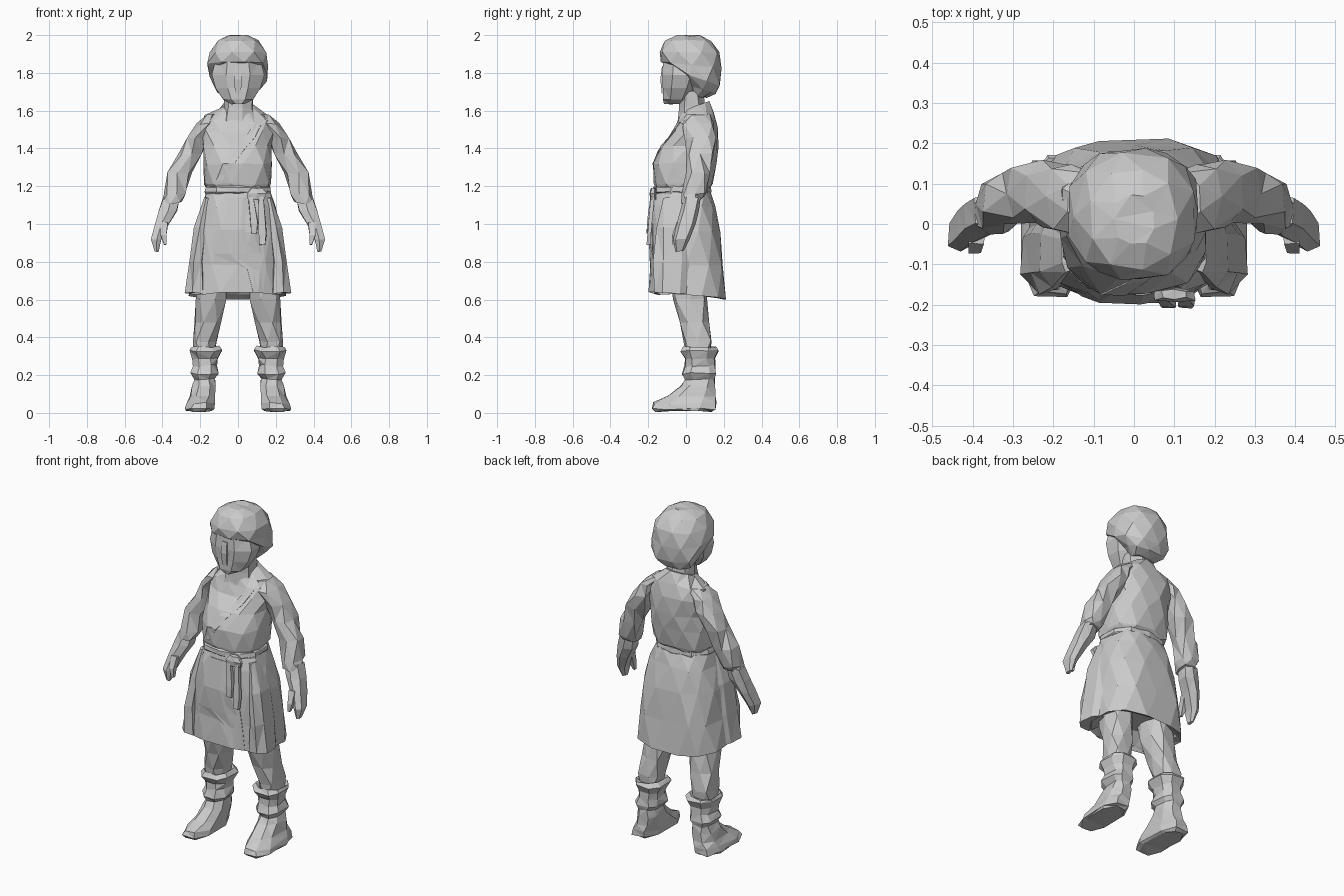
import bpy, bmesh, math, random
from mathutils import Vector
from mathutils.bvhtree import BVHTree

random.seed(4)
CM = 0.01  # all measurements below are in hundredths of a unit

cube = bpy.data.objects.get("Cube")
if cube:
    bpy.data.objects.remove(cube, do_unlink=True)

clay = bpy.data.materials.new("clay_grey")
clay.use_nodes = True
grey = (0.6, 0.6, 0.6, 1)
clay.diffuse_color = grey
clay.node_tree.nodes["Principled BSDF"].inputs["Base Color"].default_value = grey


def finish(name, bm, mirrored=False):
    """Turn a bmesh into a flat shaded, triangulated object."""
    bmesh.ops.recalc_face_normals(bm, faces=bm.faces)
    bmesh.ops.triangulate(bm, faces=bm.faces)
    mesh = bpy.data.meshes.new(name)
    bm.to_mesh(mesh)
    bm.free()
    mesh.materials.append(clay)
    obj = bpy.data.objects.new(name, mesh)
    bpy.context.scene.collection.objects.link(obj)
    if mirrored:
        modifier = obj.modifiers.new("other_side", 'MIRROR')
        modifier.use_mirror_merge = False
    return obj


def loft(name, rings, sides=8, power=2.3, jitter=0.5, stagger=False, mirrored=False):
    """Skin rounded-box rings given as (z, x min, x max, y min, y max, tilt)."""
    bm = bmesh.new()
    loops = []
    # normalise so that each ring really reaches its extents
    reach = math.cos(math.pi / sides)
    for n, (z, x0, x1, y0, y1, *tilt) in enumerate(rings):
        slope = tilt[0] if tilt else 0
        shift = 0 if stagger and n % 2 else 0.5
        loop = []
        for i in range(sides):
            angle = math.tau * (i + shift) / sides
            c, s = math.cos(angle), math.sin(angle)
            px = math.copysign(min(1, abs(c) / reach) ** (2 / power), c)
            py = math.copysign(min(1, abs(s) / reach) ** (2 / power), s)
            point = Vector(((x0 + x1) / 2 + px * (x1 - x0) / 2,
                            (y0 + y1) / 2 + py * (y1 - y0) / 2,
                            z + slope * py * (y1 - y0) / 2))
            point += Vector([random.uniform(-jitter, jitter) for _ in range(3)])
            point.z = max(point.z, 0)
            loop.append(bm.verts.new(point * CM))
        loops.append(loop)
    for a, b in zip(loops, loops[1:]):
        for i in range(sides):
            j = (i + 1) % sides
            bm.faces.new((a[i], a[j], b[j], b[i]))
    bm.faces.new(loops[0])
    bm.faces.new(loops[-1])
    return finish(name, bm, mirrored)


def body(name, rings, **options):
    """Loft centred on x = 0, with rings as (z, half width, y min, y max, tilt)."""
    return loft(name, [(z, -w, w, *rest) for z, w, *rest in rings], **options)


def drape(name, target, rows, columns=4, lift=0.5):
    """Lay a thin cloth strip on the front of a part; rows are (x left, x right, z)."""
    mesh = target.data
    tree = BVHTree.FromPolygons([v.co for v in mesh.vertices],
                                [p.vertices for p in mesh.polygons])
    bm = bmesh.new()
    grid = []
    for x0, x1, z in rows:
        line = []
        for i in range(columns):
            x = x0 + (x1 - x0) * i / (columns - 1)
            hit = tree.ray_cast(Vector((x * CM, -1, z * CM)), Vector((0, 1, 0)))[0]
            y = hit.y if hit else -0.1
            line.append(bm.verts.new((x * CM, y - lift * CM, z * CM)))
        grid.append(line)
    for a, b in zip(grid, grid[1:]):
        for i in range(columns - 1):
            bm.faces.new((a[i], a[i + 1], b[i + 1], b[i]))
    obj = finish(name, bm)
    obj.modifiers.new("cloth", 'SOLIDIFY').thickness = 0.008
    return obj


# Head: tapered face, round hair cap, small nose, neck
body("face", [
    (163.5, 3.5, -11.5, -1.5), (166, 8, -12.2, 2), (172, 11.8, -12.2, 5),
    (179, 13.8, -12.5, 8), (187, 12, -12, 8)], jitter=0.2)
body("hair", [
    (167.5, 7, 4, 11, -0.1), (171, 11.5, 1.5, 15.5, -0.3),
    (177.5, 15.2, -6, 18.2, -0.35), (184, 16, -13, 18.8, -0.1),
    (191, 14.8, -14.2, 17.8), (197, 10.5, -11, 13.5),
    (199.7, 5, -5, 7)], sides=9, power=2.1, jitter=0.4, stagger=True)
loft("nose", [(169, -1.5, 1.5, -12.8, -11), (176.5, -2, 2, -13.6, -11),
              (183, -1.5, 1.5, -12.8, -11)], sides=4, jitter=0)
body("neck", [(152, 8.5, -5, 11), (162, 7.5, -4, 10), (170, 7.5, -4, 9.5)], sides=7)

# Tunic top and belt
torso = body("tunic_top", [
    (118, 16, -15.5, 12), (121, 18, -17, 14), (132, 18, -17.8, 16.3),
    (141, 18, -13, 16.8), (150, 19, -7.5, 16.8, 0.1), (156.5, 17.5, -5, 15.3, 0.2),
    (162, 8.5, -3, 11.8, 0.35)], sides=11, jitter=0.6, stagger=True)
body("belt", [(116, 17, -17, 13), (117, 17.5, -17.8, 13.5),
              (119.5, 17, -17.5, 13.2), (120.5, 16, -16, 12)], sides=10, jitter=0.3)
drape("lapel", torso, [(9, 13, 154), (4, 9, 146), (-2, 3, 139), (-8, -2, 132),
                       (-15, -8, 123)], columns=3, lift=0.4)

# Skirt with hollow hem, side folds and a wrapped front
skirt = body("skirt", [
    (70, 17, -10, 11), (64, 23, -16, 17, -0.06), (62, 25.5, -19, 21, -0.07),
    (78, 24, -19.3, 20), (96, 22.8, -19, 18), (109, 19.5, -18, 15.5),
    (117, 16.5, -16.5, 13)], sides=12, power=2.5, jitter=0.7, stagger=True)
loft("skirt_side_fold", [
    (63.5, 17, 28, -17.2, 1), (80, 18, 25.7, -17, 2),
    (98, 16, 23.5, -15.5, 2), (114, 14, 18, -12, -1)],
    sides=7, power=2.3, mirrored=True)
drape("skirt_wrap", skirt, [(-13, 10, 114), (-19, 12, 97), (-13, 14, 84),
                            (5, 15, 76), (8, 16, 64)])

# Belt knot and hanging ties
loft("belt_knot", [(113, 5, 14, -18.8, -16), (116, 5, 15, -19.5, -16),
                   (119, 7, 13, -18.5, -16)], sides=6, jitter=0.3)
for name, top, end, low in (("tie_loop", 6.5, 8.5, 95), ("tie_end", 12, 13, 89)):
    loft(name, [(low, end - 1.5, end + 1.5, -20.8, -18.5),
                (low + 6, end - 2, end + 2, -20.5, -18.3),
                (116, top - 1.2, top + 1.2, -18.5, -16.5)], sides=4, jitter=0.2)

# Arms: sleeve, hand and thumb
loft("sleeve", [
    (112, 29.5, 39.5, -2.5, 8.5, 0.2), (116, 28, 39.5, -2, 10.8),
    (127, 24, 37, 0, 13), (137, 19.5, 32, 0.3, 14.8), (146, 15, 27, -0.5, 15.8),
    (153, 12, 21.5, -2, 15), (158, 8, 16, 0, 13)],
    sides=7, power=2.2, stagger=True, mirrored=True)
loft("hand", [
    (85.5, 42, 44, -5.5, -1.5), (92, 40.5, 46, -7, 2), (100, 36.5, 44, -5, 5),
    (107, 32.5, 41.8, -3, 7), (114, 31, 39.5, -1.5, 8)],
    sides=6, jitter=0.3, mirrored=True)
loft("thumb", [
    (89, 38, 39, -7.3, -5.5), (94, 37.8, 41, -7.3, -4), (101, 37, 41, -5, -1)],
    sides=4, jitter=0.2, mirrored=True)

# Legs and slouched boots
loft("leg", [
    (30, 12.5, 23.5, 0.5, 13), (38, 11.5, 23.8, -1, 14), (48, 8.8, 23, -3.2, 12.5),
    (60, 6.5, 22, -6.8, 11), (78, 5.5, 21.5, -9, 10)],
    sides=7, stagger=True, mirrored=True)
loft("boot", [
    (1, 14, 27, -16, 14), (2, 12.5, 28.5, -18, 16), (5, 12.5, 27.5, -17, 15.8),
    (9, 12.5, 25.5, -10, 15.5), (14, 11.8, 24, -3, 15.2), (18, 12, 23.5, 0, 15.5),
    (21, 10.8, 24.8, -1.5, 16.3), (25, 11.5, 23.5, -0.5, 15.5),
    (29, 11, 24, -0.5, 15), (33, 8.8, 26, -3, 17),
    (35, 10.5, 24.5, -1.5, 16), (33.5, 12.5, 23, 1, 13)],
    sides=8, power=2.6, jitter=0.7, mirrored=True)
